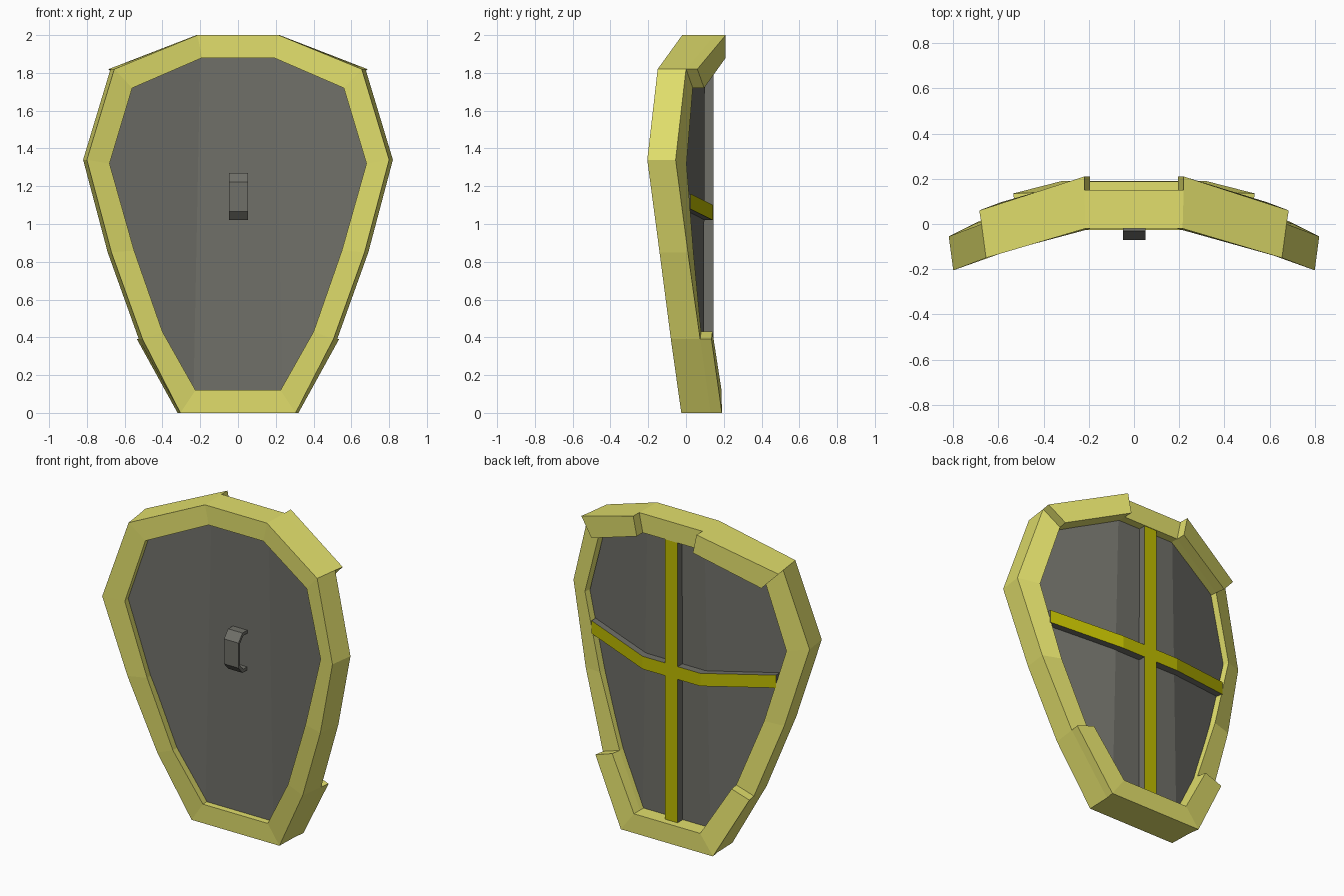
import bpy, bmesh

if "Cube" in bpy.data.objects:
    bpy.data.objects.remove(bpy.data.objects["Cube"])


def material(name, color):
    m = bpy.data.materials.new(name)
    m.diffuse_color = (*color, 1)
    m.use_nodes = True
    m.node_tree.nodes["Principled BSDF"].inputs["Base Color"].default_value = m.diffuse_color
    return m


GOLD = material("gold_rim", (0.76, 0.74, 0.15))
YELLOW = material("yellow_strap", (0.52, 0.50, 0.0))
GREY = material("dark_grey", (0.16, 0.16, 0.14))


def finish(bm, name, *mats):
    bmesh.ops.recalc_face_normals(bm, faces=bm.faces)
    me = bpy.data.meshes.new(name)
    bm.to_mesh(me)
    bm.free()
    for m in mats:
        me.materials.append(m)
    ob = bpy.data.objects.new(name, me)
    bpy.context.collection.objects.link(ob)
    return ob


def bend(x):
    """Backward curve of the shield: flat centre, swept wings."""
    return -0.275 * max(0, abs(x) - 0.2)


def full(half):
    """Mirror a right-hand outline into a closed loop."""
    return half + [(-p[0], *p[1:]) for p in reversed(half)]


# Front outlines of the rim, right half: x, y, z, depth
outer = full([(0.215, -0.02, 2.0, 0.17), (0.655, -0.15, 1.82, 0.15),
              (0.80, -0.205, 1.34, 0.15), (0.67, -0.14, 0.85, 0.15),
              (0.505, -0.08, 0.39, 0.155), (0.305, -0.025, 0.0, 0.155)])
inner_half = [(0.19, 1.88), (0.56, 1.72), (0.68, 1.32),
              (0.55, 0.86), (0.40, 0.43), (0.225, 0.12)]
inner = full([(x, -0.02 + bend(x), z, 0.17 if z > 1.8 else 0.155)
              for x, z in inner_half])


def back(p):
    x, y, z, d = p
    shift = 0.02 if abs(x) > 0.5 else 0.005
    return (x + (shift if x > 0 else -shift), y + d, z)


# Rim: closed ring, with thicker upper corners and foot
bm = bmesh.new()
rings = [[bm.verts.new(p[:3]) for p in outer], [bm.verts.new(back(p)) for p in outer],
         [bm.verts.new(back(p)) for p in inner], [bm.verts.new(p[:3]) for p in inner]]
n = len(outer)
back_faces = []
for i in range(n):
    j = (i + 1) % n
    for k in range(4):
        a, b = rings[k], rings[(k + 1) % 4]
        f = bm.faces.new((a[i], a[j], b[j], b[i]))
        if k == 1:
            back_faces.append(f)
bmesh.ops.recalc_face_normals(bm, faces=bm.faces)
for group in ((0,), (4, 5, 6), (10,)):
    res = bmesh.ops.extrude_face_region(bm, geom=[back_faces[i] for i in group])
    moved = [v for v in res["geom"] if isinstance(v, bmesh.types.BMVert)]
    for v in moved:
        v.co.y += 0.06
        if abs(v.co.x) > 0.3:
            v.co.x += 0.01 if v.co.x > 0 else -0.01
    bmesh.ops.delete(bm, geom=[f for f in (back_faces[i] for i in group) if f.is_valid],
                     context='FACES_ONLY')
finish(bm, "rim", GOLD)

# Panel: flat centre and two swept wings, set inside the rim
bm = bmesh.new()
layers = []
for y0 in (0.02, 0.10):
    right = [bm.verts.new((x + 0.01, y0 + bend(x), z)) for x, z in inner_half]
    left = [bm.verts.new((-x - 0.01, y0 + bend(x), z)) for x, z in inner_half]
    bm.faces.new(right)
    bm.faces.new(left)
    bm.faces.new((right[0], right[-1], left[-1], left[0]))
    layers.append(right + left[::-1])
for i in range(n):
    j = (i + 1) % n
    bm.faces.new((layers[0][i], layers[0][j], layers[1][j], layers[1][i]))
finish(bm, "panel", GREY)


def strap(name, path, half_width, axis, depth):
    """Strap along path on the panel back; yellow back face, grey sides."""
    bm = bmesh.new()
    rows = []
    for x, y, z in path:
        w = (half_width, 0) if axis == "x" else (0, half_width)
        rows.append([bm.verts.new((x + s * w[0], y - d, z + s * w[1]))
                     for s, d in ((-1, 0), (1, 0), (1, depth), (-1, depth))])
    for a, b in zip(rows, rows[1:]):
        for k in range(4):
            m = (k + 1) % 4
            f = bm.faces.new((a[k], a[m], b[m], b[k]))
            f.material_index = 0 if k == 0 else 1
    for r in (rows[0], rows[-1]):
        bm.faces.new(r).material_index = 1
    return finish(bm, name, YELLOW, GREY)


# Crossed straps on the back
strap("vertical_strap", [(0, 0.146, 0.11), (0, 0.146, 1.89)], 0.043, "x", 0.05)
strap("cross_strap", [(x, 0.144 + bend(x), 1.06 + (0.06 if abs(x) > 0.3 else 0))
                      for x in (-0.64, -0.2, 0.2, 0.64)], 0.04, "z", 0.05)

# Handle: bent flat bar on the front
outside = [(0.025, 1.27), (-0.03, 1.27), (-0.07, 1.222), (-0.07, 1.065),
           (-0.03, 1.02), (0.025, 1.02)]
inside = [(0.025, 1.25), (-0.022, 1.25), (-0.052, 1.215), (-0.052, 1.072),
          (-0.022, 1.04), (0.025, 1.04)]
bm = bmesh.new()
face = bm.faces.new([bm.verts.new((-0.048, y, z)) for y, z in outside + inside[::-1]])
res = bmesh.ops.extrude_face_region(bm, geom=[face], use_keep_orig=True)
bmesh.ops.translate(bm, vec=(0.1, 0, 0),
                    verts=[v for v in res["geom"] if isinstance(v, bmesh.types.BMVert)])
finish(bm, "handle", GREY)
